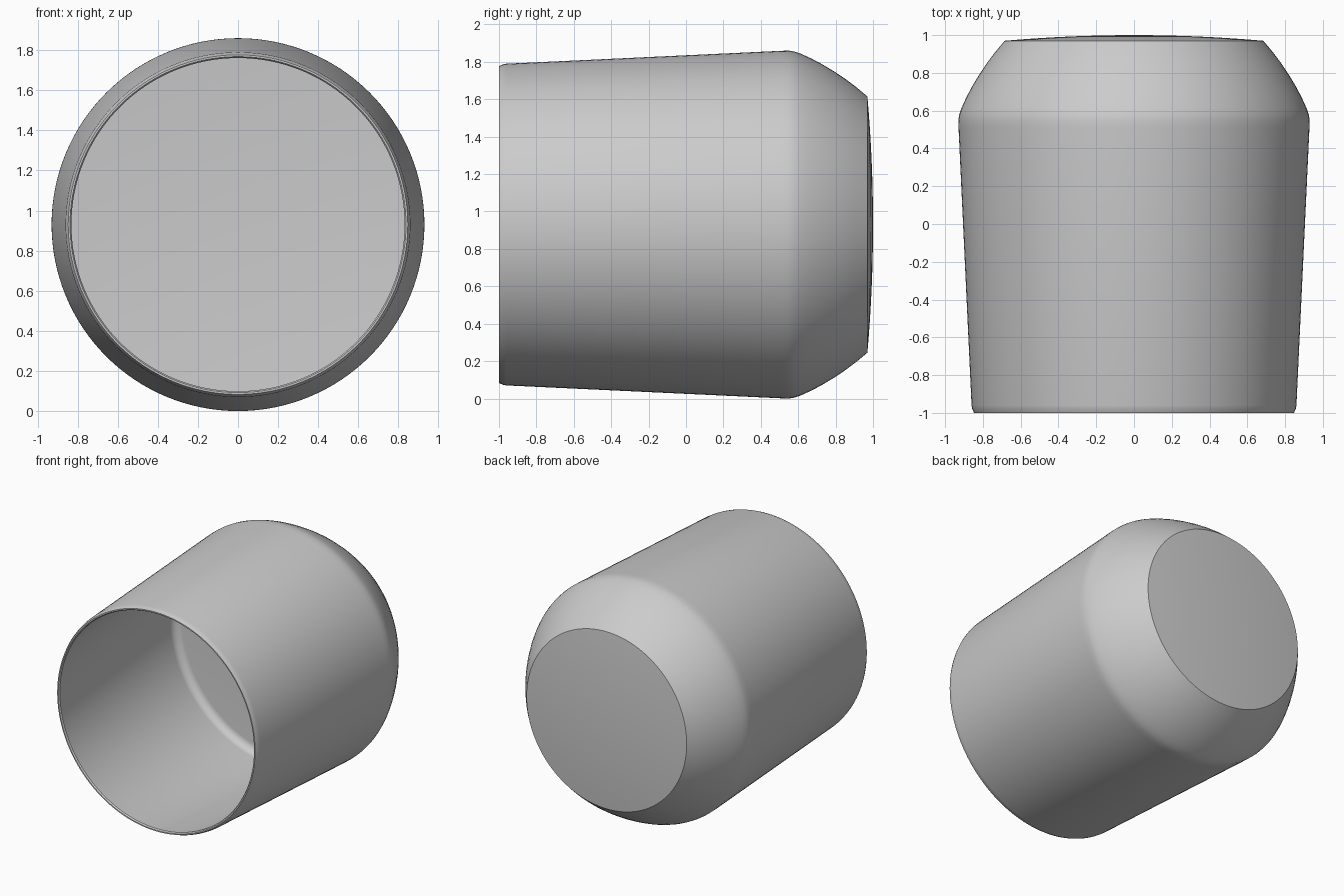
import bpy, bmesh, math
from mathutils import Matrix

if "Cube" in bpy.data.objects:
    bpy.data.objects.remove(bpy.data.objects["Cube"])

SEGMENTS = 128
AXIS_Z = 0.93


def lathe(name, profile, segments=SEGMENTS):
    """Revolve (radius, y) points around the horizontal y axis."""
    bm = bmesh.new()
    verts = [bm.verts.new((r, y, 0)) for r, y in profile]
    edges = [bm.edges.new(pair) for pair in zip(verts, verts[1:])]
    bmesh.ops.spin(bm, geom=verts + edges, cent=(0, 0, 0), axis=(0, 1, 0),
                   angle=math.tau, steps=segments, use_duplicate=False)
    bmesh.ops.remove_doubles(bm, verts=bm.verts, dist=1e-5)
    bmesh.ops.recalc_face_normals(bm, faces=bm.faces)
    bm.transform(Matrix.Translation((0, 0, AXIS_Z)))
    mesh = bpy.data.meshes.new(name)
    bm.to_mesh(mesh)
    bm.free()
    obj = bpy.data.objects.new(name, mesh)
    bpy.context.collection.objects.link(obj)
    return obj


# Slightly domed closed end, from the centre to its sharp edge
DOME_R, DOME_EDGE, DOME_TOP = 0.685, 0.97, 1.0
dome = [(DOME_R * i / 8, DOME_TOP - (DOME_TOP - DOME_EDGE) * (i / 8) ** 2)
        for i in range(9)]

# Curved shoulder, tapered wall and softened rim
shoulder = [(0.735, 0.91), (0.78, 0.85), (0.82, 0.79), (0.856, 0.73),
            (0.888, 0.67), (0.913, 0.615), (0.925, 0.58), (0.93, 0.55),
            (0.929, 0.51)]
rim = [(0.86, -0.96), (0.856, -0.98), (0.847, -1.0), (0.838, -1.0),
       (0.831, -0.99), (0.832, -0.97)]

# Inner wall ending in a filleted flat floor
FLOOR_Y, FLOOR_R, FILLET = 0.53, 0.912, 0.06
fillet = [(FLOOR_R - FILLET + FILLET * math.cos(a),
           FLOOR_Y - FILLET + FILLET * math.sin(a))
          for a in (math.pi / 2 * i / 6 for i in range(7))]

cup = lathe("cup", dome + shoulder + rim + fillet + [(0.0, FLOOR_Y)])

bpy.context.view_layer.objects.active = cup
cup.select_set(True)
bpy.ops.object.shade_smooth_by_angle(angle=math.radians(30))
